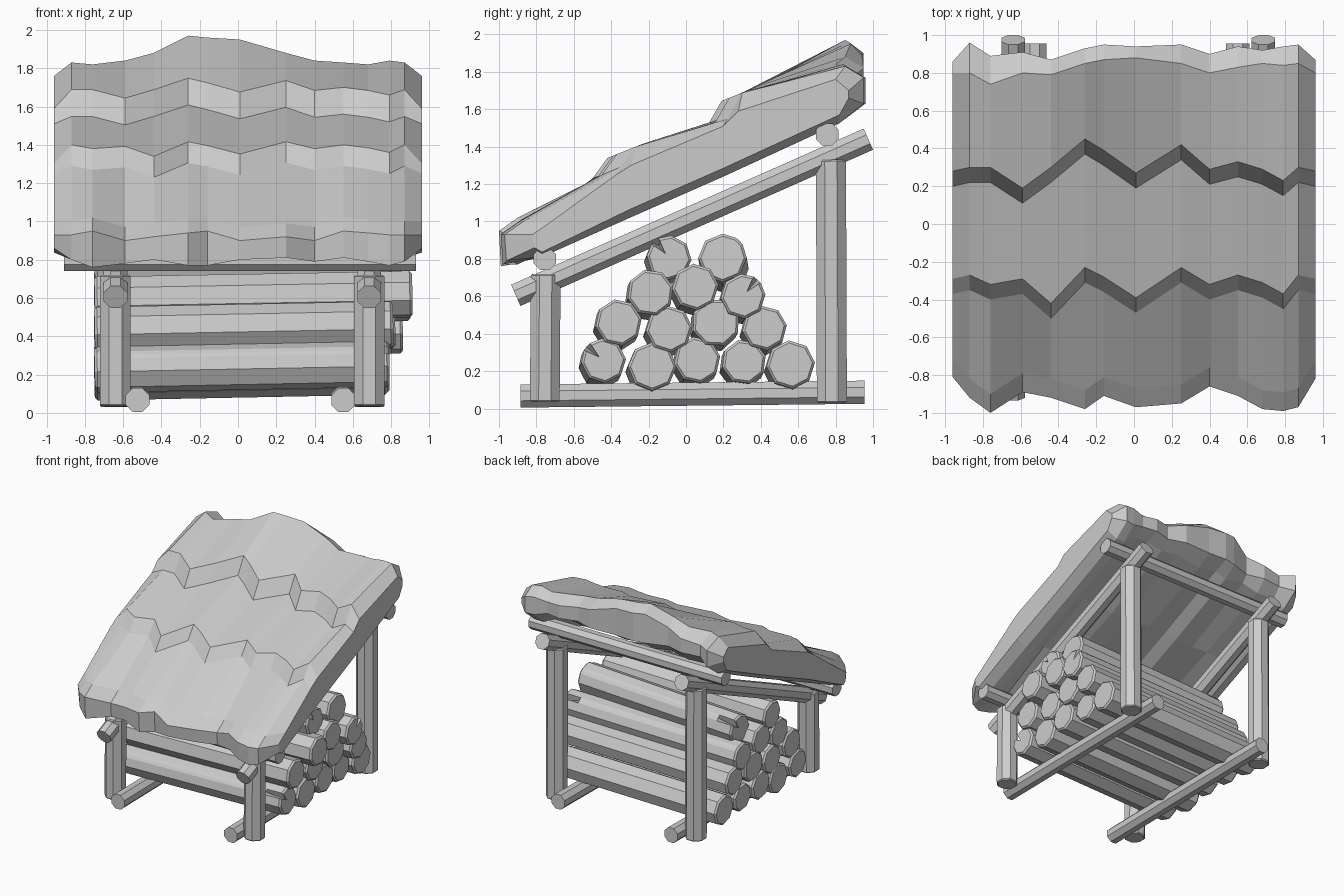
import bpy, bmesh, random
from math import cos, sin, radians, pi
from mathutils import Vector

cube = bpy.data.objects.get("Cube")
if cube:
    bpy.data.objects.remove(cube, do_unlink=True)

random.seed(4)
GREY = (0.6, 0.6, 0.6, 1)
mat = bpy.data.materials.new("plain grey")
mat.use_nodes = True
mat.diffuse_color = GREY
mat.node_tree.nodes["Principled BSDF"].inputs["Base Color"].default_value = GREY


def loft(name, rings):
    """Skin a list of equal closed rings and cap both ends."""
    bm = bmesh.new()
    loops = [[bm.verts.new(p) for p in ring] for ring in rings]
    n = len(loops[0])
    for a, b in zip(loops, loops[1:]):
        for i in range(n):
            j = (i + 1) % n
            bm.faces.new((a[i], a[j], b[j], b[i]))
    bm.faces.new(loops[0])
    bm.faces.new(loops[-1])
    bmesh.ops.recalc_face_normals(bm, faces=bm.faces)
    mesh = bpy.data.meshes.new(name)
    bm.to_mesh(mesh)
    bm.free()
    mesh.materials.append(mat)
    obj = bpy.data.objects.new(name, mesh)
    bpy.context.collection.objects.link(obj)
    return obj


def pole(name, start, end, r, chamfer=0.0, spin=22.5, split=None):
    """Eight-sided pole; chamfer wears the ends, split notches one end at the spin angle."""
    sides = 8
    start, end = Vector(start), Vector(end)
    axis = end - start
    length = axis.length
    turn = axis.to_track_quat('Z', 'Y')

    def ring(dist, radius, depth=1):
        pts = []
        for i in range(sides):
            a = radians(spin) + 2 * pi * i / sides
            if i == 0 and split:
                pts += [(a - 0.2, radius), (a, radius * depth), (a + 0.2, radius)]
            else:
                pts.append((a, radius))
        return [start + turn @ Vector((q * cos(a), q * sin(a), dist)) for a, q in pts]

    near = 0.3 if split == "start" else 1
    far = 0.3 if split == "end" else 1
    rings = [ring(0, r - chamfer, near)]
    if chamfer:
        rings.append(ring(chamfer, r, near))
    if split:
        rings += [ring(0.15, r), ring(length - 0.15, r)]
    if chamfer:
        rings.append(ring(length - chamfer, r, far))
    rings.append(ring(length, r - chamfer, far))
    return loft(name, rings)


# Frame: posts, ground rails and sloping rafters on each side
for side, post_x, rail_x in (("right", -0.64, -0.525), ("left", 0.685, 0.55)):
    pole(f"front_post_{side}", (post_x, -0.755, 0.035), (post_x, -0.75, 0.72), 0.086, 0.008)
    pole(f"back_post_{side}", (post_x, 0.78, 0.03), (post_x, 0.775, 1.33), 0.087, 0.008)
    pole(f"ground_rail_{side}", (rail_x, -0.885, 0.067), (rail_x, 0.955, 0.087), 0.067)
    pole(f"rafter_{side}", (post_x, -0.91, 0.605), (post_x, 0.975, 1.44), 0.067)

# Cross beams under the roof
pole("front_beam", (-0.91, -0.755, 0.8), (0.93, -0.755, 0.8), 0.065)
pole("back_beam", (-0.91, 0.755, 1.465), (0.93, 0.755, 1.465), 0.065)

# Stacked logs: y, z, radius, left end, spin angle, split end
LOGS = [
    (-0.44, 0.255, 0.12, 0.79, 140, "end"), (-0.18, 0.225, 0.13, 0.78, 0, None),
    (0.06, 0.26, 0.125, 0.79, 10, None), (0.31, 0.25, 0.12, 0.77, 15, None),
    (0.56, 0.235, 0.13, 0.79, 5, None),
    (-0.36, 0.46, 0.125, 0.81, 10, None), (-0.09, 0.425, 0.125, 0.8, 5, None),
    (0.16, 0.46, 0.13, 0.82, 20, None), (0.42, 0.43, 0.12, 0.86, 8, None),
    (-0.19, 0.62, 0.125, 0.91, 15, None), (0.05, 0.65, 0.125, 0.87, 5, None),
    (0.305, 0.6, 0.12, 0.9, 50, "end"),
    (-0.09, 0.805, 0.12, 0.8, 130, "end"), (0.195, 0.805, 0.13, 0.81, 45, "start"),
]
for i, (y, z, r, tip, spin, split) in enumerate(LOGS):
    top_back = split == "start"
    tail = (-0.66, y + 0.01, z - 0.06) if top_back else (-0.75, y - 0.015, z - 0.03)
    pole(f"log_{i + 1}", tail, (tip, y, z), r, 0.014, spin, split)

# Roof columns: x, front y, lower step y, upper step y, ridge y, back y,
# ridge z, eave bottom z, eave top z
COLUMNS = [
    (-0.96, -0.81, -0.37, 0.2, 0.8, 0.86, 1.76, 0.86, 0.93),
    (-0.87, -0.92, -0.35, 0.22, 0.8, 0.96, 1.83, 0.8, 0.93),
    (-0.76, -1, -0.4, 0.22, 0.74, 0.89, 1.82, 0.76, 0.95),
    (-0.59, -0.89, -0.37, 0.11, 0.8, 0.91, 1.84, 0.78, 0.9),
    (-0.44, -0.92, -0.5, 0.22, 0.79, 0.87, 1.88, 0.8, 0.92),
    (-0.26, -0.98, -0.31, 0.37, 0.85, 0.93, 1.97, 0.77, 0.94),
    (-0.16, -0.91, -0.36, 0.31, 0.87, 0.95, 1.96, 0.77, 0.95),
    (0.01, -0.97, -0.47, 0.19, 0.88, 0.94, 1.95, 0.8, 0.9),
    (0.25, -0.95, -0.31, 0.34, 0.85, 0.95, 1.88, 0.81, 0.92),
    (0.4, -0.86, -0.4, 0.21, 0.8, 0.9, 1.84, 0.79, 0.9),
    (0.55, -0.91, -0.35, 0.25, 0.83, 0.94, 1.83, 0.81, 0.95),
    (0.68, -0.98, -0.39, 0.21, 0.85, 0.92, 1.82, 0.79, 0.94),
    (0.79, -0.99, -0.45, 0.15, 0.84, 0.94, 1.84, 0.77, 0.93),
    (0.87, -0.97, -0.35, 0.22, 0.85, 0.95, 1.83, 0.79, 0.93),
    (0.96, -0.82, -0.37, 0.2, 0.8, 0.87, 1.76, 0.86, 0.93),
]


def roof_ring(x, front, low, high, ridge, back, top, eave_low, eave_top):
    """Side profile of the three layered roof courses; pinched ends, hollow underside."""
    e = 1 if abs(x) > 0.9 else 0
    z1 = 1.27 + 0.4 * (low + 0.4) - 0.03 * e
    z2 = 1.54 + 0.4 * (high - 0.2) - 0.03 * e
    inner = abs(x) < 0.78

    def hollow():
        return random.uniform(0.04, 0.09) if inner else 0.045 * e

    profile = [
        (front + 0.01, eave_low), (front, eave_top),
        (front + 0.1, eave_top + 0.07), (low, z1), (low + 0.08, z1 + 0.11 - 0.06 * e),
        (high, z2), (high + 0.08, z2 + 0.14 - 0.06 * e),
        (ridge, top), (back, top - 0.06), (back, 1.63 + 0.03 * (e or inner)),
        (0.82, 1.525 + hollow()), (0.2, 1.24 + hollow()),
        (-0.3, 1.02 + hollow()), (-0.77, 0.81 + 0.6 * hollow()),
    ]
    return [(x, y, z) for y, z in profile]


loft("layered_roof", [roof_ring(*c) for c in COLUMNS])
